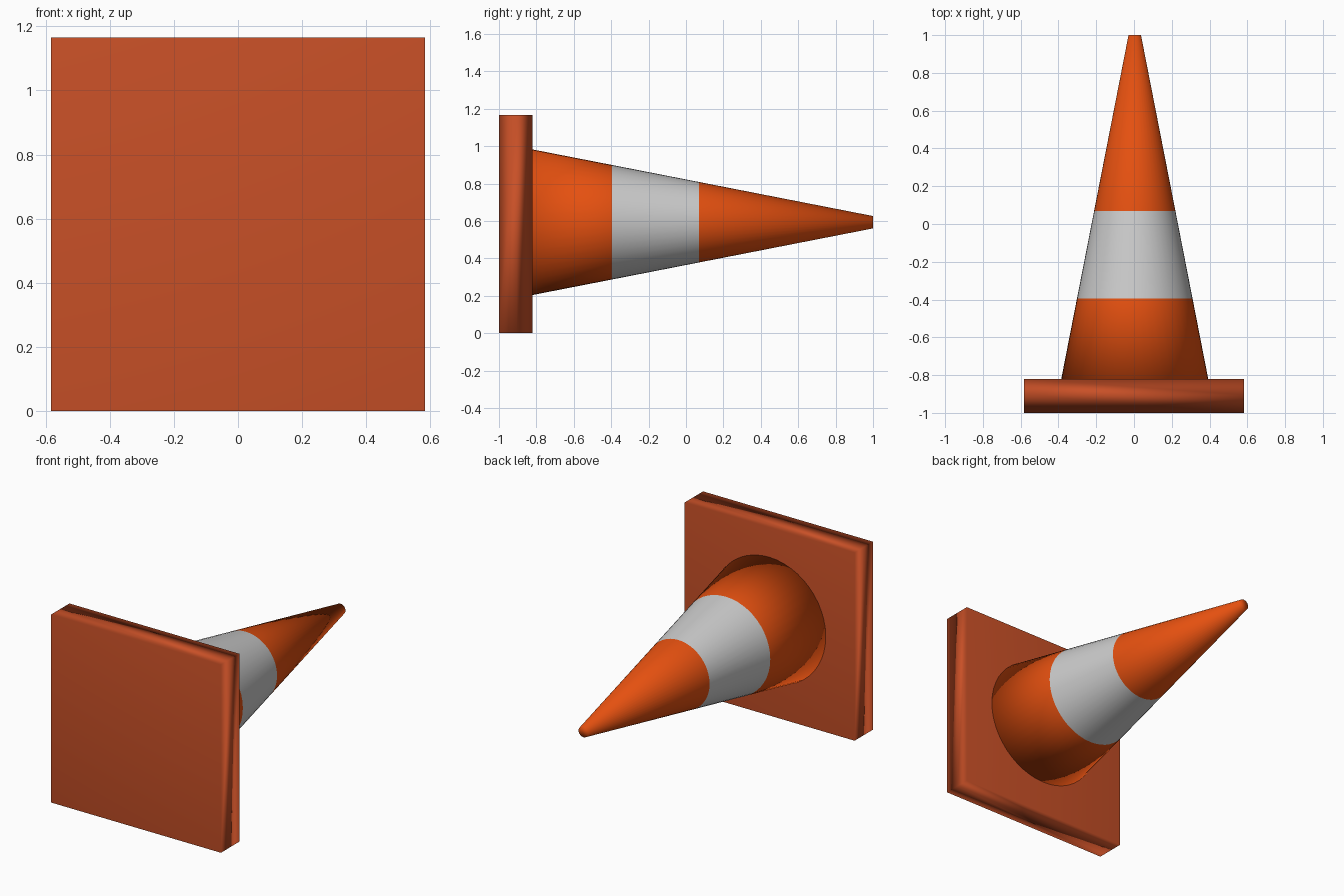
import bpy, bmesh, math

if "Cube" in bpy.data.objects:
    bpy.data.objects.remove(bpy.data.objects["Cube"])

def material(name, rgb):
    m = bpy.data.materials.new(name)
    m.diffuse_color = (*rgb, 1)
    m.use_nodes = True
    m.node_tree.nodes["Principled BSDF"].inputs["Base Color"].default_value = m.diffuse_color
    return m

def finish(name, bm, mats):
    bmesh.ops.recalc_face_normals(bm, faces=bm.faces[:])
    for f in bm.faces:
        f.smooth = True
    me = bpy.data.meshes.new(name)
    bm.to_mesh(me)
    bm.free()
    for m in mats:
        me.materials.append(m)
    ob = bpy.data.objects.new(name, me)
    bpy.context.collection.objects.link(ob)
    return ob

orange = material("orange", (0.78, 0.08, 0.005))
base_orange = material("base_orange", (0.58, 0.08, 0.02))
stripe_grey = material("stripe_grey", (0.55, 0.55, 0.55))

# Square base plate, standing upright, with a mid loop around its rim
HALF = 0.583
bm = bmesh.new()
rings = []
for y in (-1.0, -0.905, -0.82):
    rings.append([bm.verts.new((sx * HALF, y, HALF + sz * HALF))
                  for sx, sz in ((-1, -1), (1, -1), (1, 1), (-1, 1))])
for a, b in zip(rings, rings[1:]):
    for i in range(4):
        j = (i + 1) % 4
        bm.faces.new((a[i], a[j], b[j], b[i]))
bm.faces.new(rings[0])
bm.faces.new(rings[-1])
base = finish("base_plate", bm, [base_orange])
base.modifiers.new("soft_rim", 'WEIGHTED_NORMAL')

# Cone turned around the y axis: (y, radius), with a grey middle band
SEG = 48
CX, CZ = 0.004, 0.593
profile = [(-0.82, 0.389), (-0.395, 0.306), (0.07, 0.215), (1.0, 0.033)]
bm = bmesh.new()
rings = []
for y, r in profile:
    rings.append([bm.verts.new((CX + r * math.cos(2 * math.pi * i / SEG), y,
                                CZ + r * math.sin(2 * math.pi * i / SEG)))
                  for i in range(SEG)])
for k, (a, b) in enumerate(zip(rings, rings[1:])):
    for i in range(SEG):
        j = (i + 1) % SEG
        f = bm.faces.new((a[i], a[j], b[j], b[i]))
        f.material_index = 1 if k == 1 else 0
bm.faces.new(rings[0])
bm.faces.new(rings[-1])
finish("cone", bm, [orange, stripe_grey])
